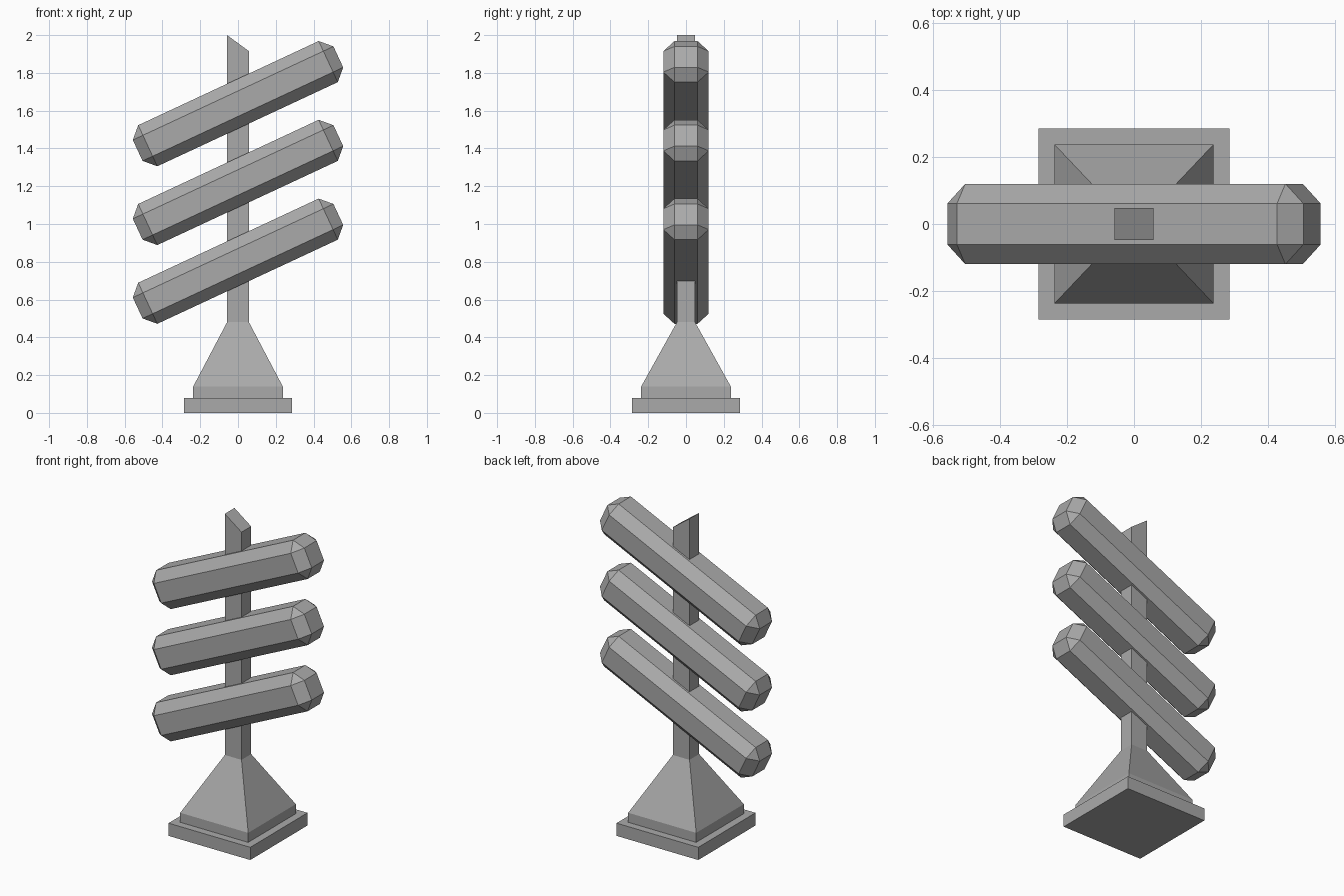
import bpy
import bmesh
from math import radians

cube = bpy.data.objects.get("Cube")
if cube:
    bpy.data.objects.remove(cube, do_unlink=True)

# Single flat grey
grey = bpy.data.materials.new("plain grey")
grey.use_nodes = True
colour = (0.4, 0.4, 0.4, 1)
grey.diffuse_color = colour
grey.node_tree.nodes["Principled BSDF"].inputs["Base Color"].default_value = colour


def finish(name, bm):
    bmesh.ops.recalc_face_normals(bm, faces=bm.faces)
    mesh = bpy.data.meshes.new(name)
    bm.to_mesh(mesh)
    bm.free()
    mesh.materials.append(grey)
    obj = bpy.data.objects.new(name, mesh)
    bpy.context.collection.objects.link(obj)
    return obj


def stack(name, levels, tilt=0):
    """Loft rectangles (half_x, half_y, z); tilt lowers the +x side of the top."""
    bm = bmesh.new()
    rings = []
    for hx, hy, z in levels:
        corners = ((-hx, -hy), (hx, -hy), (hx, hy), (-hx, hy))
        rings.append([bm.verts.new((x, y, z)) for x, y in corners])
    for low, high in zip(rings, rings[1:]):
        for i in range(4):
            j = (i + 1) % 4
            bm.faces.new((low[i], low[j], high[j], high[i]))
    bm.faces.new(rings[0][::-1])
    bm.faces.new(rings[-1])
    for v in rings[-1]:
        if v.co.x > 0:
            v.co.z -= tilt
    return finish(name, bm)


# Square foot: plinth, step and tapering pyramid
stack("foot", [(0.285, 0.285, 0), (0.285, 0.285, 0.08),
               (0.237, 0.237, 0.08), (0.237, 0.237, 0.14),
               (0.058, 0.048, 0.48)])

# Upright post with a slanted top
stack("post", [(0.058, 0.048, 0.48), (0.058, 0.048, 2.0)], tilt=0.085)

# Three slanted bars with chamfered edges
for i, place in enumerate(("lower", "middle", "upper")):
    bm = bmesh.new()
    bmesh.ops.create_cube(bm, size=1)
    bmesh.ops.scale(bm, vec=(1.172, 0.24, 0.24), verts=bm.verts)
    bmesh.ops.bevel(bm, geom=bm.edges[:], offset=0.059, offset_type='OFFSET',
                    segments=1, affect='EDGES', profile=0.5)
    bar = finish(place + "_bar", bm)
    bar.location.z = 0.803 + 0.417 * i
    bar.rotation_euler.y = radians(-25)
